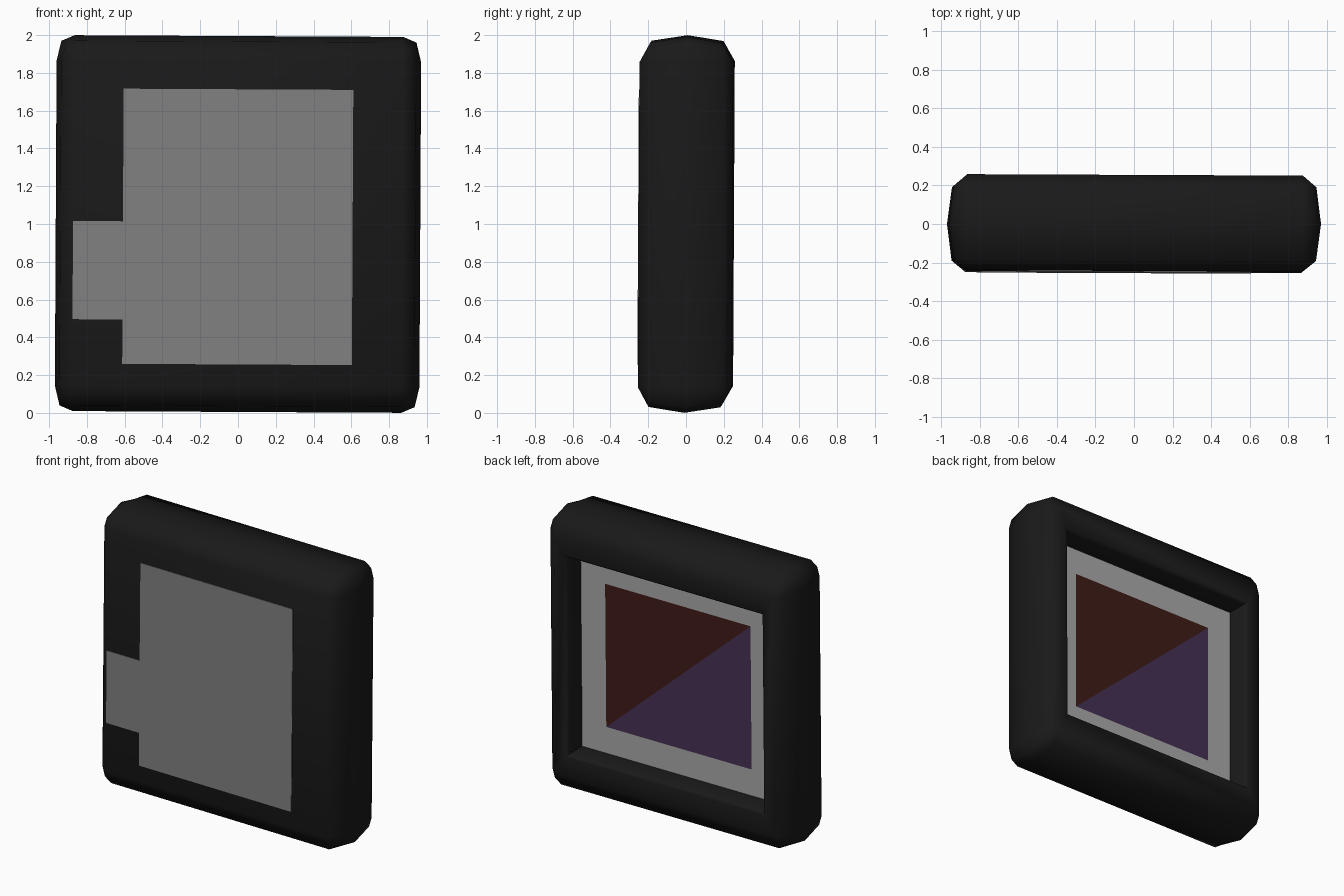
import bpy, bmesh, math

if "Cube" in bpy.data.objects:
    bpy.data.objects.remove(bpy.data.objects["Cube"])

TILT = [math.radians(a) for a in (-0.3, 0.3, -0.25)]


def material(name, rgb):
    m = bpy.data.materials.new(name)
    m.diffuse_color = (*rgb, 1)
    m.use_nodes = True
    m.node_tree.nodes["Principled BSDF"].inputs["Base Color"].default_value = m.diffuse_color
    return m


def finish(name, bm, mats):
    bmesh.ops.recalc_face_normals(bm, faces=bm.faces)
    me = bpy.data.meshes.new(name)
    bm.to_mesh(me)
    bm.free()
    for m in mats:
        me.materials.append(m)
    ob = bpy.data.objects.new(name, me)
    bpy.context.collection.objects.link(ob)
    ob.location = (0, 0, 1)
    ob.rotation_euler = TILT
    return ob


def ring(bm, y, side, top, corner, flat):
    """Twelve-point outline: each corner has a side, a corner and a top point."""
    pts = []
    for sx, sz in ((1, 1), (-1, 1), (-1, -1), (1, -1)):
        trio = [(side, flat[1]), corner, (flat[0], top)]
        if sx * sz < 0:
            trio.reverse()
        pts += [bm.verts.new((sx * x, y, sz * z)) for x, z in trio]
    return pts


def square(bm, y, x, z):
    return ring(bm, y, x, z, (x, z), (x, z))


def box(name, x0, x1, y0, y1, z0, z1, mat):
    bm = bmesh.new()
    bmesh.ops.create_cube(bm, size=1)
    for v in bm.verts:
        v.co.x = x0 if v.co.x < 0 else x1
        v.co.y = y0 if v.co.y < 0 else y1
        v.co.z = z0 if v.co.z < 0 else z1
    return finish(name, bm, [mat])


black = material("frame_black", (0.01, 0.01, 0.01))
grey = material("backing_grey", (0.22, 0.22, 0.22))
pale = material("mat_pale", (0.4, 0.4, 0.4))
red = material("picture_red", (0.05, 0.011, 0.009))
purple = material("picture_purple", (0.06, 0.03, 0.09))

# Rounded frame: rings lofted from the closed face round to the recess floor
bm = bmesh.new()
F = (0.87, 0.86)
rings = [
    square(bm, -0.247, *F),
    ring(bm, -0.19, 0.94, 0.965, (0.92, 0.93), F),
    ring(bm, 0, 0.965, 0.995, (0.94, 0.965), F),
    ring(bm, 0.19, 0.94, 0.965, (0.92, 0.93), F),
    square(bm, 0.25, *F),
    square(bm, 0.25, 0.795, 0.725),
    square(bm, 0.225, 0.778, 0.708),
    square(bm, 0.07, 0.778, 0.708),
]
for a, b in zip(rings, rings[1:]):
    for i in range(12):
        j = (i + 1) % 12
        bm.faces.new((a[i], a[j], b[j], b[i]))
bm.faces.new(rings[0])
bm.faces.new(rings[-1])
bmesh.ops.remove_doubles(bm, verts=bm.verts, dist=1e-4)
bmesh.ops.dissolve_degenerate(bm, edges=bm.edges, dist=1e-4)
frame = finish("frame", bm, [black])
bpy.context.view_layer.objects.active = frame
frame.select_set(True)
bpy.ops.object.shade_smooth_by_angle(angle=math.radians(58))

# Pale mat on the recess floor
box("mat", -0.778, 0.778, 0.06, 0.08, -0.708, 0.708, pale)

# Picture split along its diagonal into two colours
bm = bmesh.new()
tl, tr, br, bl = [bm.verts.new((x, 0.086, z)) for x, z in
                  ((0.58, 0.515), (-0.58, 0.515), (-0.58, -0.515), (0.58, -0.515))]
bm.faces.new((tl, tr, bl))
bm.faces.new((tr, br, bl)).material_index = 1
finish("picture", bm, [red, purple])

# Grey backing panel and its side tab
box("backing_panel", -0.608, 0.608, -0.251, -0.235, -0.745, 0.712, grey)
box("backing_tab", -0.875, -0.608, -0.251, -0.235, -0.51, 0.01, grey)
